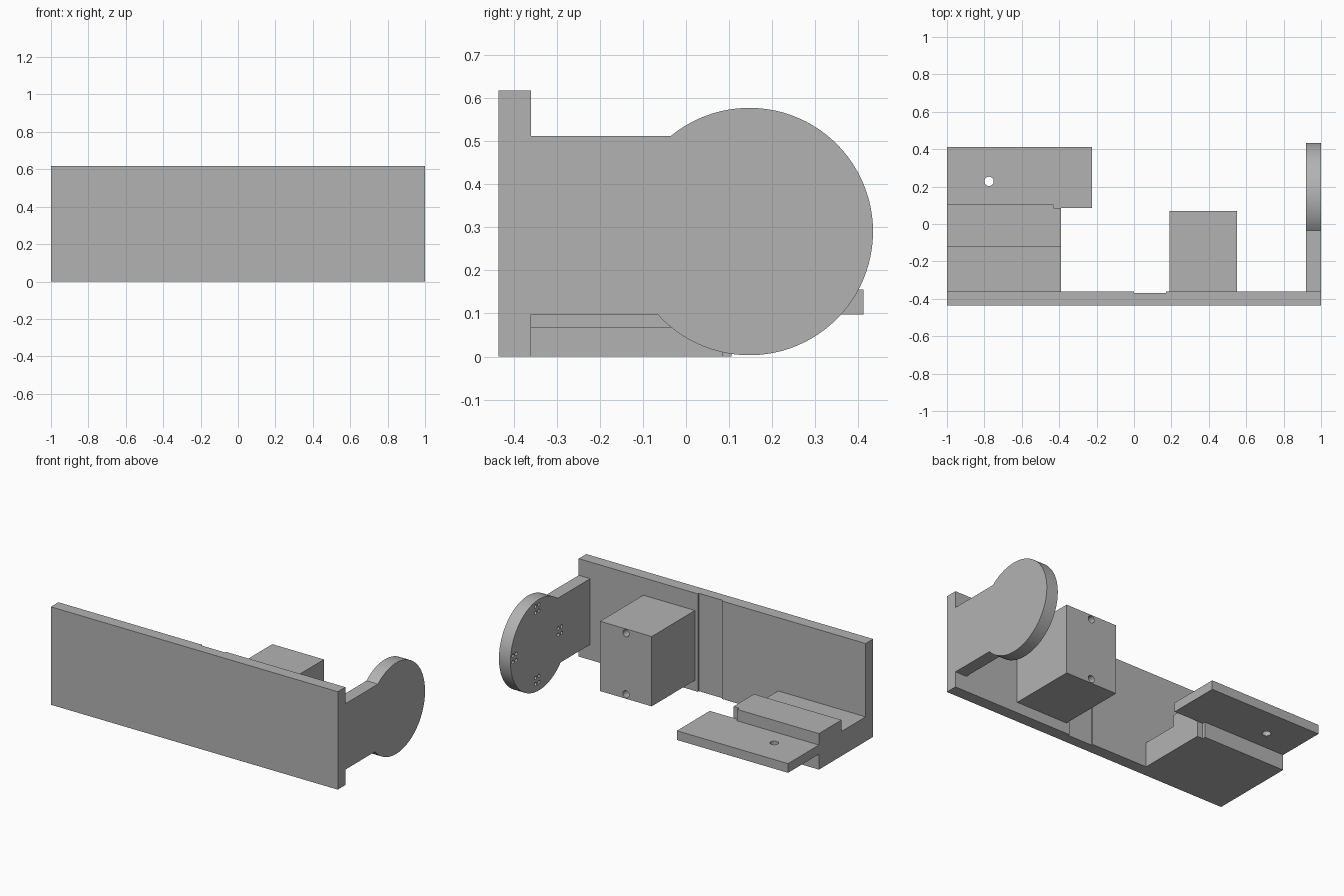
import bpy, bmesh, math
from mathutils import Vector

cube = bpy.data.objects.get("Cube")
if cube:
    bpy.data.objects.remove(cube, do_unlink=True)

grey = bpy.data.materials.new("plain grey")
grey.use_nodes = True
colour = (0.45, 0.45, 0.45, 1)
grey.diffuse_color = colour
grey.node_tree.nodes["Principled BSDF"].inputs["Base Color"].default_value = colour


def prism(name, outline, axis, low, high):
    """Extrude a 2D outline along x (outline in y, z) or z (outline in x, y)."""
    bm = bmesh.new()
    place = (lambda a, b: (low, a, b)) if axis == "x" else (lambda a, b: (a, b, low))
    face = bm.faces.new([bm.verts.new(place(a, b)) for a, b in outline])
    ext = bmesh.ops.extrude_face_region(bm, geom=[face])
    shift = Vector((1, 0, 0) if axis == "x" else (0, 0, 1)) * (high - low)
    bmesh.ops.translate(bm, vec=shift, verts=[v for v in ext["geom"] if isinstance(v, bmesh.types.BMVert)])
    bmesh.ops.recalc_face_normals(bm, faces=bm.faces)
    mesh = bpy.data.meshes.new(name)
    bm.to_mesh(mesh)
    bm.free()
    mesh.materials.append(grey)
    obj = bpy.data.objects.new(name, mesh)
    bpy.context.collection.objects.link(obj)
    return obj


def rect(x0, x1, y0, y1):
    return [(x0, y0), (x1, y0), (x1, y1), (x0, y1)]


def drill(centre, radius, depth, direction):
    """Cylinder cutter centred on a surface point."""
    bpy.ops.mesh.primitive_cylinder_add(vertices=24, radius=radius, depth=2 * depth, location=centre)
    obj = bpy.context.object
    obj.rotation_euler = Vector(direction).to_track_quat("Z", "Y").to_euler()
    obj.data.materials.append(grey)
    obj.hide_render = True
    return obj


def combine(target, tools, operation):
    """Apply booleans to the target and discard the tools."""
    for tool in tools:
        mod = target.modifiers.new("bool", "BOOLEAN")
        mod.operation, mod.solver, mod.object = operation, "EXACT", tool
    bpy.context.view_layer.update()
    graph = bpy.context.evaluated_depsgraph_get()
    mesh = bpy.data.meshes.new_from_object(target.evaluated_get(graph))
    target.modifiers.clear()
    target.data = mesh
    for tool in tools:
        bpy.data.objects.remove(tool, do_unlink=True)


FRONT, BACK = -0.435, -0.36

# Wall plate with a shallow vertical groove in its back
prism("wall_plate", [(-1, FRONT), (1, FRONT), (1, BACK), (0.17, BACK), (0.17, -0.37),
                     (0, -0.37), (0, BACK), (-1, BACK)], "z", 0, 0.617)

# Motor block with two blind screw holes
block = prism("motor_block", rect(0.19, 0.55, BACK, 0.07), "z", 0.067, 0.507)
combine(block, [drill((0.37, 0.07, z), 0.022, 0.08, (0, 1, 0)) for z in (0.095, 0.479)], "DIFFERENCE")

# Stepped shelf: base, raised ridge and overhanging tongue
def notched(y_start):
    return [(-1, y_start), (-0.39, y_start), (-0.39, 0.085), (-0.43, 0.085), (-0.43, 0.105), (-1, 0.105)]

shelf = prism("shelf", notched(BACK), "z", 0, 0.155)
ridge = prism("ridge", notched(-0.12), "z", 0.155, 0.227)
tongue = prism("tongue", [(-1, 0.105), (-0.43, 0.105), (-0.43, 0.085), (-0.225, 0.085),
                          (-0.225, 0.412), (-1, 0.412)], "z", 0.097, 0.155)
combine(shelf, [ridge, tongue], "UNION")
combine(shelf, [drill((-0.775, 0.228, 0.126), 0.025, 0.06, (0, 0, 1))], "DIFFERENCE")

# Round mounting disc carried on a flat arm
cy, cz, r, bottom, top = 0.147, 0.29, 0.287, 0.097, 0.512
start = -math.pi - math.asin((bottom - cz) / r)
end = math.pi - math.asin((top - cz) / r)
steps = 72
arc = [(cy + r * math.cos(start + (end - start) * i / steps),
        cz + r * math.sin(start + (end - start) * i / steps)) for i in range(steps + 1)]
disc = prism("disc_arm", [(BACK, top), (BACK, bottom)] + arc, "x", 0.92, 1)

# Four groups of small blind holes on the inner face of the disc
holes = []
for k in range(4):
    hy = cy + 0.02 + 0.225 * math.cos(k * math.pi / 2)
    hz = cz + 0.01 + 0.225 * math.sin(k * math.pi / 2)
    for a in (-1, 1):
        for b in (-1, 1):
            holes.append(drill((0.92, hy + a * 0.016, hz + b * 0.02), 0.011, 0.03, (1, 0, 0)))
combine(disc, holes, "DIFFERENCE")

# Smooth the curved walls, keep the edges sharp
bpy.ops.object.select_all(action="DESELECT")
for obj in (disc, block, shelf):
    obj.select_set(True)
bpy.context.view_layer.objects.active = disc
bpy.ops.object.shade_smooth_by_angle(angle=math.radians(30))
